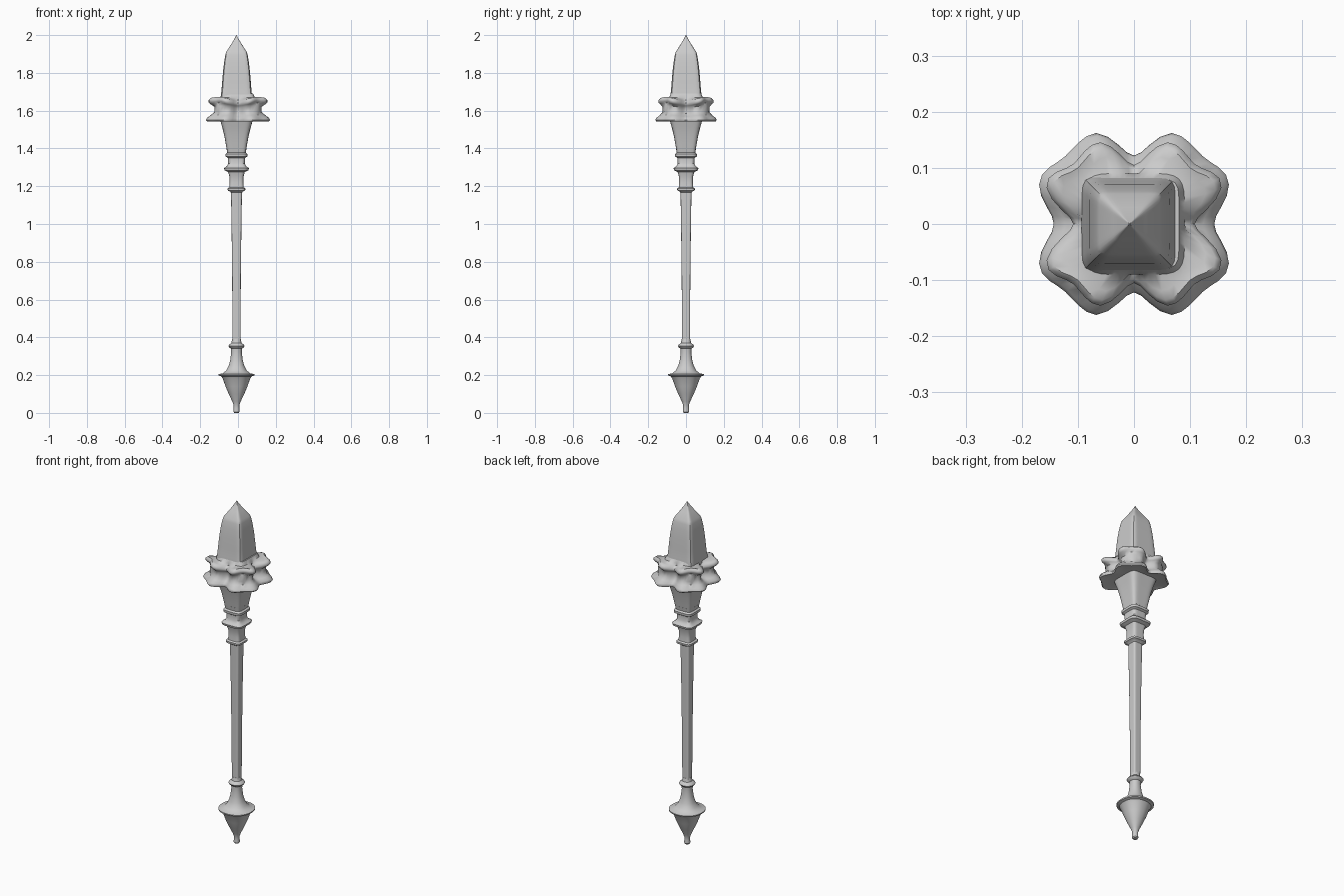
import bpy, bmesh, math

if "Cube" in bpy.data.objects:
    bpy.data.objects.remove(bpy.data.objects["Cube"])

SEG = 64
CX = -0.008  # shaft axis sits slightly off the crown's centre


def loft(name, rings, cx=CX, angle=35):
    """Skin a list of closed rings (each SEG points) and cap both ends."""
    bm = bmesh.new()
    loops = [[bm.verts.new((x + cx, y, z)) for x, y, z in ring] for ring in rings]
    for a, b in zip(loops, loops[1:]):
        for i in range(SEG):
            j = (i + 1) % SEG
            bm.faces.new((a[i], a[j], b[j], b[i]))
    bm.faces.new(loops[0][::-1])
    bm.faces.new(loops[-1])
    me = bpy.data.meshes.new(name)
    bm.to_mesh(me)
    bm.free()
    ob = bpy.data.objects.new(name, me)
    bpy.context.collection.objects.link(ob)
    bpy.ops.object.select_all(action='DESELECT')
    ob.select_set(True)
    bpy.context.view_layer.objects.active = ob
    bpy.ops.object.shade_smooth_by_angle(angle=math.radians(angle))
    return ob


def rounded_square(z, w, n):
    """Superellipse ring: n=2 is round, larger n is squarer."""
    ring = []
    for i in range(SEG):
        t = 2 * math.pi * i / SEG
        c, s = math.cos(t), math.sin(t)
        r = w / (abs(c) ** n + abs(s) ** n) ** (1 / n)
        ring.append((r * c, r * s, z))
    return ring


def turned(name, profile, n):
    return loft(name, [rounded_square(z, w, n) for z, w in profile])


# Round pointed butt with its wide disc and small collar
turned("butt", [(0, .012), (.006, .016), (.025, .015), (.04, .015), (.06, .022),
                (.1, .041), (.14, .058), (.18, .072), (.193, .08), (.198, .094),
                (.205, .095), (.21, .072), (.225, .054), (.25, .041), (.28, .033),
                (.32, .028), (.34, .029), (.346, .038), (.354, .043), (.362, .038),
                (.37, .027), (.39, .023)], 2.2)

# Slim square shaft
turned("shaft", [(.38, .021), (.6, .022), (.9, .025), (1.18, .029)], 6)

# Square collars and flared socket under the crown
turned("collars", [(1.165, .028), (1.172, .034), (1.177, .046), (1.188, .047),
                   (1.194, .038), (1.22, .036), (1.25, .037), (1.275, .044),
                   (1.284, .063), (1.296, .066), (1.305, .052), (1.32, .044),
                   (1.35, .046), (1.357, .057), (1.371, .058), (1.378, .049),
                   (1.4, .053)], 5)
turned("socket", [(1.38, .049), (1.42, .056), (1.47, .065), (1.51, .075),
                  (1.555, .088)], 6)

# Four-sided blade with a pyramid tip
turned("blade", [(1.56, .085), (1.66, .086), (1.7, .08), (1.75, .076),
                 (1.81, .071), (1.86, .065), (1.895, .059), (1.912, .054),
                 (1.95, .029), (1.98, .011), (2.0, .001)], 9)

# Lobed crown: radii at these angles are repeated by mirroring the quadrant
ANGLES = (0, 27, 45, 64, 90)


def sample(values, deg):
    for k in range(4):
        if deg <= ANGLES[k + 1]:
            u = (deg - ANGLES[k]) / (ANGLES[k + 1] - ANGLES[k])
            u = (1 - math.cos(math.pi * max(u, 0))) / 2
            return values[k] * (1 - u) + values[k + 1] * u
    return values[-1]


def lobed(radii, z, dip=0):
    """Lobed ring; dip lowers it at the middle of each face."""
    ring = []
    for i in range(SEG):
        t = 2 * math.pi * i / SEG
        c, s = math.cos(t), math.sin(t)
        deg = math.degrees(math.atan2(abs(s), abs(c)))
        r = sample(radii, deg)
        ring.append((r * c, r * s, z - dip * abs(math.cos(2 * t)) ** 3))
    return ring


BASE = (.143, .186, .172, .178, .122)
WAIST = (.095, .138, .150, .136, .092)
LIP = (.108, .173, .152, .160, .105)


def grow(radii, k):
    return [r * k for r in radii]


loft("crown", [
    rounded_square(1.55, .075, 6),
    lobed(grow(BASE, .75), 1.55),
    lobed(grow(BASE, .97), 1.543),
    lobed(BASE, 1.55),
    lobed(grow(BASE, .97), 1.563, .003),
    lobed(grow(BASE, .86), 1.578, .008),
    lobed(WAIST, 1.597, .012),
    lobed(WAIST, 1.625, .012),
    lobed(grow(LIP, .94), 1.64, .015),
    lobed(LIP, 1.65, .02),
    lobed(LIP, 1.662, .022),
    lobed(grow(LIP, .93), 1.672, .022),
    lobed(grow(LIP, .82), 1.668, .012),
    rounded_square(1.67, .09, 6),
    rounded_square(1.69, .08, 8),
], cx=0, angle=50)
